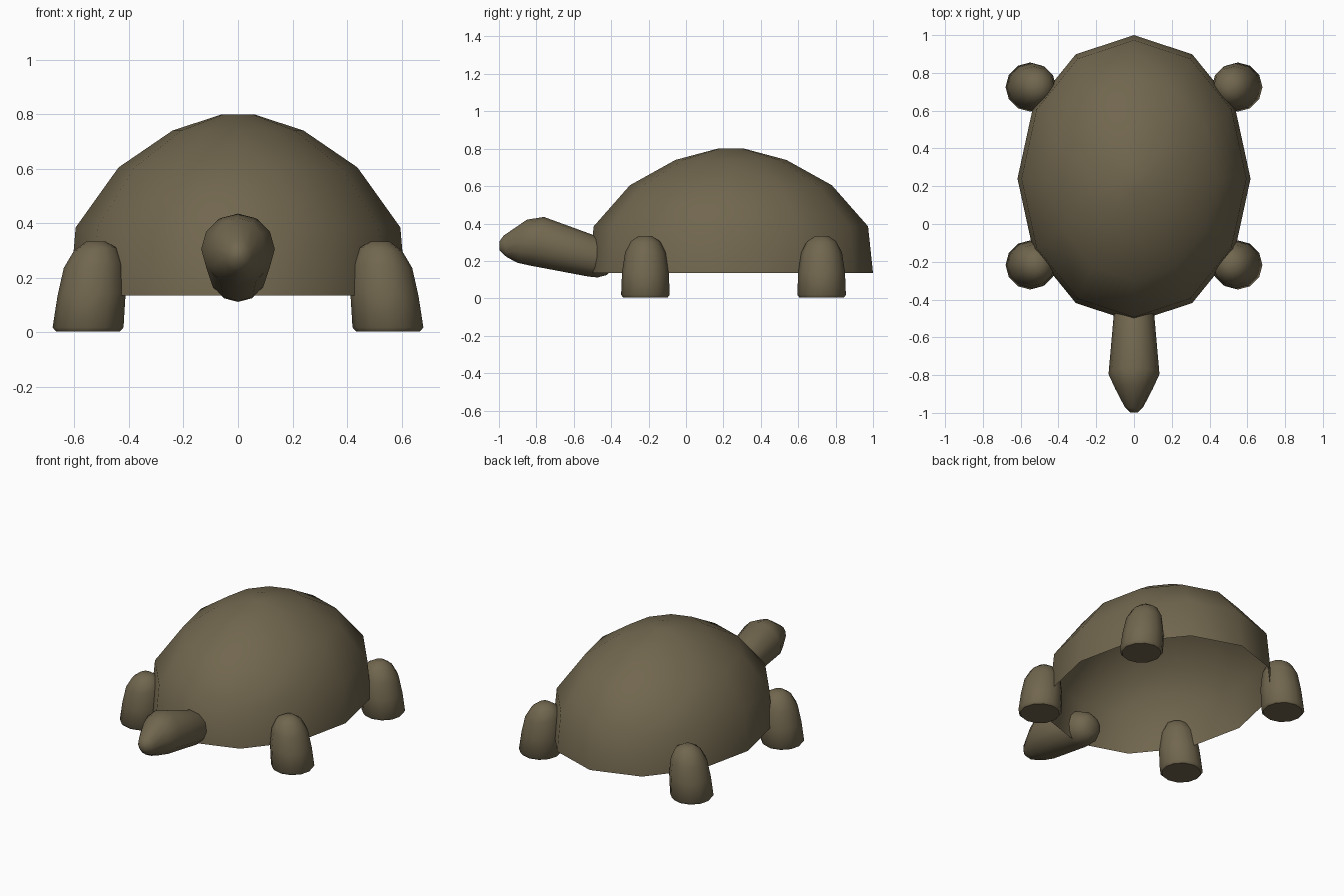
import bpy, bmesh, math
from mathutils import Vector

if "Cube" in bpy.data.objects:
    bpy.data.objects.remove(bpy.data.objects["Cube"])

olive = bpy.data.materials.new("olive_brown")
olive.diffuse_color = (0.165, 0.134, 0.077, 1)
olive.use_nodes = True
olive.node_tree.nodes["Principled BSDF"].inputs["Base Color"].default_value = olive.diffuse_color


def loft(name, rings, sides, angle, caps=(True, True)):
    """Skin a list of (centre, u axis, v axis) elliptical rings."""
    bm = bmesh.new()
    loops = []
    for c, u, v in rings:
        c, u, v = Vector(c), Vector(u), Vector(v)
        loops.append([bm.verts.new(c + u * math.sin(2 * math.pi * i / sides)
                                   + v * math.cos(2 * math.pi * i / sides))
                      for i in range(sides)])
    for a, b in zip(loops, loops[1:]):
        for i in range(sides):
            j = (i + 1) % sides
            bm.faces.new((a[i], a[j], b[j], b[i]))
    if caps[0]:
        bm.faces.new(loops[0])
    if caps[1]:
        bm.faces.new(loops[-1])
    bmesh.ops.recalc_face_normals(bm, faces=bm.faces)
    me = bpy.data.meshes.new(name)
    bm.to_mesh(me)
    bm.free()
    me.materials.append(olive)
    ob = bpy.data.objects.new(name, me)
    bpy.context.collection.objects.link(ob)
    bpy.ops.object.select_all(action='DESELECT')
    ob.select_set(True)
    bpy.context.view_layer.objects.active = ob
    bpy.ops.object.shade_smooth_by_angle(angle=math.radians(angle))
    return ob


# Hollow domed shell, open underneath
shell_profile = [(0.135, 1.0), (0.385, 0.965), (0.605, 0.71), (0.74, 0.39), (0.8, 0.095)]
loft("shell",
     [((0, 0.24, z), (0.617 * r, 0, 0), (0, 0.76 * r, 0)) for z, r in shell_profile],
     12, 60, (False, True))

# Stubby legs, leaning inwards towards their rounded tops: x, z, radius, lean
leg_profile = [(0.55, 0.004, 0.118, 0.0), (0.55, 0.018, 0.130, 0.0),
               (0.537, 0.14, 0.125, 0.05), (0.53, 0.245, 0.109, 0.08),
               (0.524, 0.305, 0.078, 0.08), (0.522, 0.334, 0.034, 0.0)]
for side, sx in (("left", -1), ("right", 1)):
    for place, y in (("front", -0.217), ("back", 0.725)):
        loft(f"{place}_{side}_leg",
             [((sx * x, y, z), (sx * r, 0, -r * k), (0, r, 0)) for x, z, r, k in leg_profile],
             12, 50)

# Neck and head in one tapered form: y, z, half width, half height, tilt in degrees
head_profile = [(-0.385, 0.190, 0.040, 0.040, 16), (-0.405, 0.196, 0.075, 0.075, 16),
                (-0.445, 0.208, 0.100, 0.100, 16), (-0.490, 0.221, 0.108, 0.109, 16),
                (-0.795, 0.305, 0.135, 0.135, 15), (-0.875, 0.305, 0.098, 0.118, 12),
                (-0.967, 0.278, 0.050, 0.058, -8), (-0.997, 0.281, 0.022, 0.024, 0)]
loft("neck_and_head",
     [((0, y, z), (w, 0, 0),
       (0, h * math.sin(math.radians(t)), h * math.cos(math.radians(t))))
      for y, z, w, h, t in head_profile],
     12, 50)
